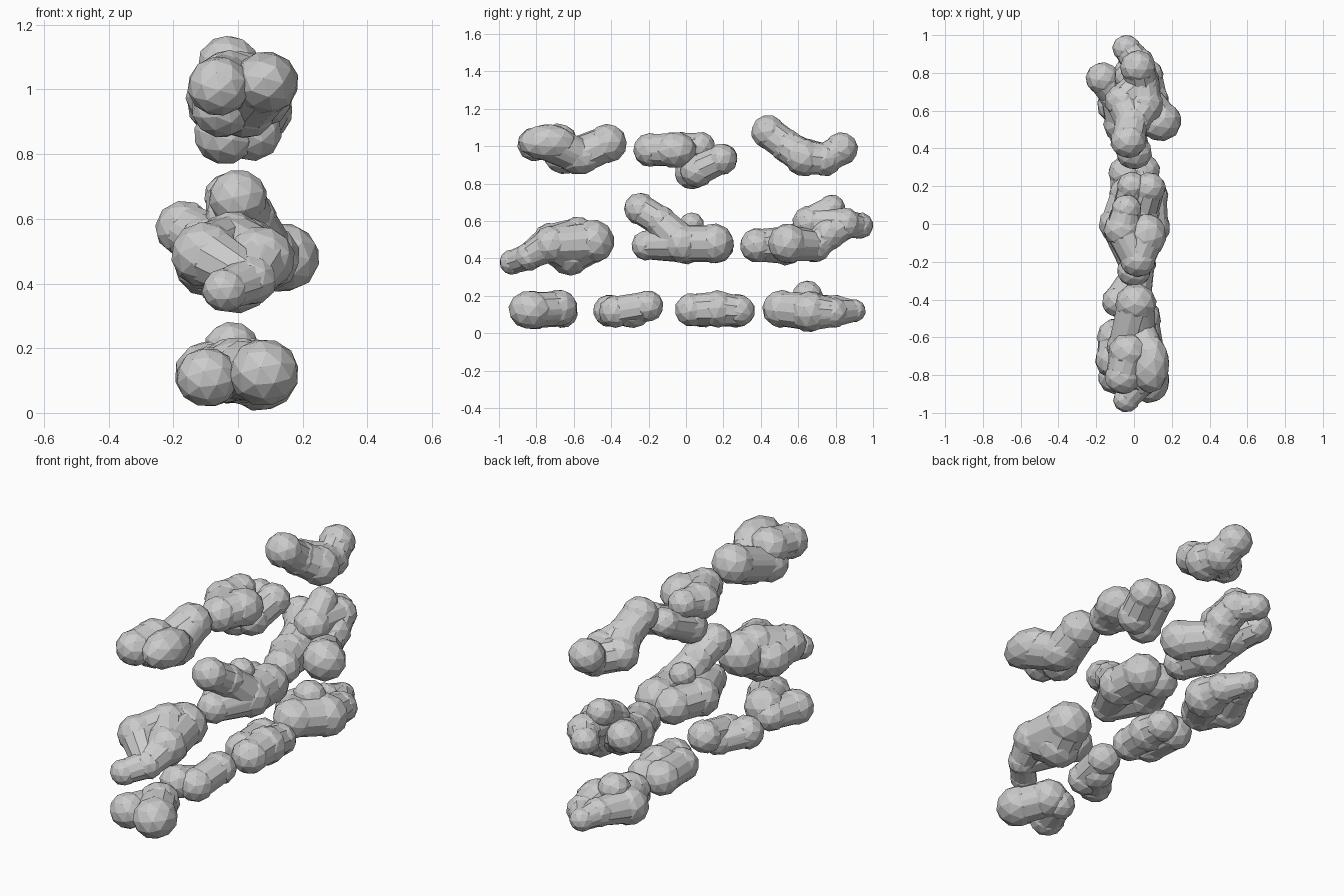
import bpy, bmesh, random
from mathutils import Matrix, Euler

random.seed(4)


def tilt():
    return Euler([random.uniform(-0.3, 0.3) for _ in range(3)]).to_matrix().to_4x4()


def ball(bm, lobe, turn, size):
    x, y, z, r = lobe[:4]
    stretch = lobe[4] if len(lobe) > 4 else 1.0
    m = Matrix.Translation((x, y, z)) @ Matrix.Diagonal((1.05, stretch, 1, 1)) @ turn
    bmesh.ops.create_icosphere(bm, subdivisions=2, radius=r * size, matrix=m)


def cloud(name, lobes, links):
    """One low-poly cloud: faceted balls (x, y, z, radius[, y stretch]) and
    hulls that bridge the linked balls (strings of hex ball indices)."""
    bm = bmesh.new()
    for lobe in lobes:
        ball(bm, lobe, tilt(), 1.03)
    for link in links.split():
        turn = tilt()
        tmp = bmesh.new()
        for i in link:
            ball(tmp, lobes[int(i, 16)], turn, 0.95)
        points = [v.co.copy() for v in tmp.verts]
        tmp.free()
        verts = [bm.verts.new(p) for p in points]
        bmesh.ops.convex_hull(bm, input=verts)
        loose = [v for v in bm.verts if not v.link_faces]
        bmesh.ops.delete(bm, geom=loose, context='VERTS')
    bmesh.ops.recalc_face_normals(bm, faces=bm.faces)
    mesh = bpy.data.meshes.new(name)
    bm.to_mesh(mesh)
    bm.free()
    ob = bpy.data.objects.new(name, mesh)
    bpy.context.collection.objects.link(ob)


# bottom row: four small flat clouds
cloud("cloud_low_1", [
    (.08, -.83, .125, .102, 1.15), (-.095, -.81, .11, .09), (0, -.68, .135, .098),
    (-.05, -.66, .11, .08)], "02 13")
cloud("cloud_low_2", [
    (-.08, -.41, .12, .085), (.01, -.38, .115, .085), (.03, -.205, .145, .083),
    (0, -.29, .105, .075, 1.3)], "03 12")
cloud("cloud_low_3", [
    (.05, .03, .125, .088), (-.03, .09, .12, .088), (.05, .17, .13, .098),
    (-.04, .27, .12, .09), (.05, .285, .12, .083)], "02 24 13")
cloud("cloud_low_4", [
    (-.02, .51, .13, .1), (.07, .66, .115, .108), (-.09, .63, .12, .1),
    (-.02, .65, .2, .08), (.07, .79, .11, .08), (-.03, .8, .13, .075),
    (0, .9, .12, .06)], "01 02 14 25 56 46")

# middle row: three large lumpy clouds
cloud("cloud_mid_1", [
    (-.04, -.93, .38, .066), (.04, -.84, .41, .075), (-.1, -.72, .49, .1),
    (.07, -.72, .475, .1), (-.01, -.62, .425, .115), (.02, -.5, .49, .115),
    (-.02, -.58, .53, .092), (-.09, -.6, .46, .1)], "345 56 276 13 12 01 36")
cloud("cloud_mid_2", [
    (0, -.245, .665, .085), (.03, -.14, .6, .085), (0, -.21, .47, .08),
    (.08, -.02, .48, .105), (-.08, 0, .47, .1), (.07, .15, .48, .105),
    (-.03, .16, .47, .095), (0, .03, .58, .065)], "01 13 23 24 35 46")
cloud("cloud_mid_3", [
    (0, .38, .47, .09), (.14, .545, .48, .105), (-.05, .53, .47, .105),
    (.04, .69, .47, .09), (-.01, .66, .59, .09), (.04, .76, .53, .09),
    (-.165, .77, .57, .085), (-.08, .68, .52, .1), (-.03, .78, .67, .07),
    (.02, .85, .585, .085), (-.04, .93, .575, .07)], "02 13 27 49 67 59 9a 35 48")

# top row: three curved clouds
cloud("cloud_high_1", [
    (.085, -.74, 1.02, .096, 1.6), (-.06, -.81, 1.01, .09), (-.03, -.68, 1.02, .1),
    (.02, -.57, .945, .095, 1.3), (-.05, -.65, .94, .088, 1.2), (.01, -.42, 1.015, .102)],
    "35 45 12 03")
cloud("cloud_high_2", [
    (.02, -.19, .98, .09), (.07, -.06, .98, .095, 1.2), (-.06, -.03, .98, .095),
    (.04, .06, .87, .09), (-.04, .03, .86, .09), (-.04, .08, 1.0, .075),
    (.08, .19, .93, .083), (-.01, .2, .935, .075)], "01 02 36 47 25")
cloud("cloud_high_3", [
    (-.03, .44, 1.075, .09), (-.01, .54, 1.0, .09), (.05, .63, .94, .1),
    (-.06, .65, .95, .09), (.04, .74, .93, .09), (.02, .83, .985, .088)], "01 12 13 24 34 45")
